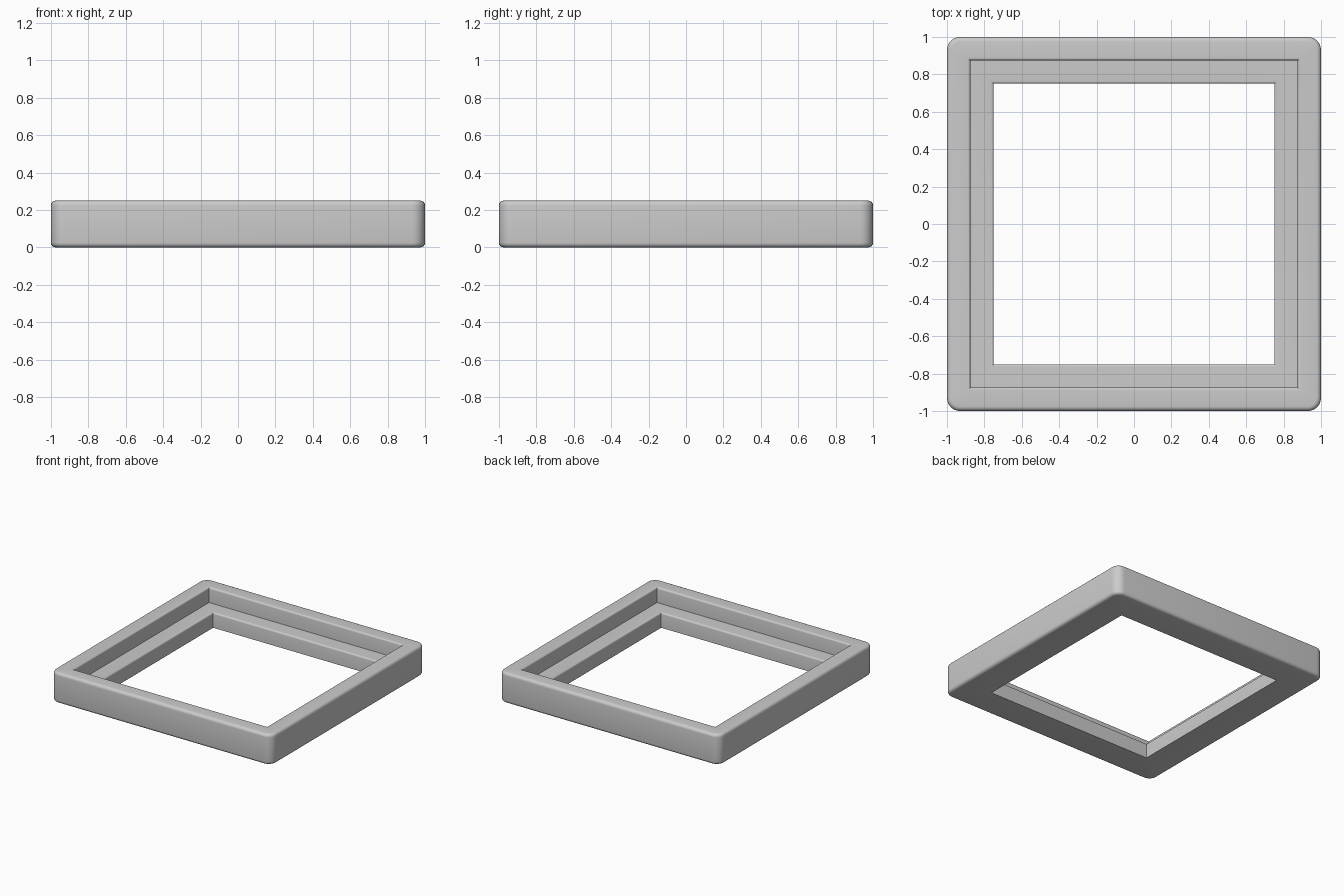
import bpy
import bmesh
from math import sin, cos, pi

cube = bpy.data.objects.get("Cube")
if cube:
    bpy.data.objects.remove(cube, do_unlink=True)

# Frame sizes
HEIGHT, LEDGE = 0.25, 0.125
OUTER, REBATE, OPENING = 1.0, 0.875, 0.75
CORNER, ROUND, SOFT = 0.07, 0.025, 0.015
STEPS = 6

grey = bpy.data.materials.new("plain grey")
grey.use_nodes = True
colour = (0.6, 0.6, 0.6, 1)
grey.diffuse_color = colour
grey.node_tree.nodes["Principled BSDF"].inputs["Base Color"].default_value = colour


def arc(h, z, r, start, steps):
    """Quarter circle of (half width, height) points, turning anticlockwise."""
    return [(h + r * cos(start + pi / 2 * i / steps),
             z + r * sin(start + pi / 2 * i / steps)) for i in range(steps + 1)]


def square_ring(bm, half, z, radius):
    """Square loop of vertices with rounded corners."""
    verts = []
    for corner in range(4):
        a = corner * pi / 2
        sx, sy = (1, 1, -1, -1)[corner], (1, -1)[corner // 2]
        sx, sy = ((1, 1), (-1, 1), (-1, -1), (1, -1))[corner]
        for i in range(STEPS + 1):
            t = a + pi / 2 * i / STEPS
            verts.append(bm.verts.new((sx * (half - radius) + radius * cos(t),
                                       sy * (half - radius) + radius * sin(t), z)))
    return verts


# Cross-section: bottom edge, outside, top edge, rebate, ledge, opening
profile = (arc(OUTER - ROUND, ROUND, ROUND, -pi / 2, 5)
           + arc(OUTER - ROUND, HEIGHT - ROUND, ROUND, 0, 5)
           + arc(REBATE + SOFT, HEIGHT - SOFT, SOFT, pi / 2, 4)
           + [(REBATE, LEDGE)]
           + arc(OPENING + SOFT, LEDGE - SOFT, SOFT, pi / 2, 4)
           + [(OPENING, 0)])

# Sweep the cross-section around the square
bm = bmesh.new()
rings = [square_ring(bm, h, z, max(0, CORNER - (OUTER - h)) if h > REBATE + 2 * SOFT else 0)
         for h, z in profile]
for k, ring in enumerate(rings):
    after = rings[(k + 1) % len(rings)]
    for i in range(len(ring)):
        j = (i + 1) % len(ring)
        bm.faces.new((ring[i], ring[j], after[j], after[i]))
bmesh.ops.remove_doubles(bm, verts=bm.verts, dist=0.0001)
bmesh.ops.recalc_face_normals(bm, faces=bm.faces)
mesh = bpy.data.meshes.new("frame")
bm.to_mesh(mesh)
bm.free()
mesh.materials.append(grey)

frame = bpy.data.objects.new("frame", mesh)
bpy.context.collection.objects.link(frame)
bpy.context.view_layer.objects.active = frame
frame.select_set(True)
bpy.ops.object.shade_smooth_by_angle(angle=pi / 6)
